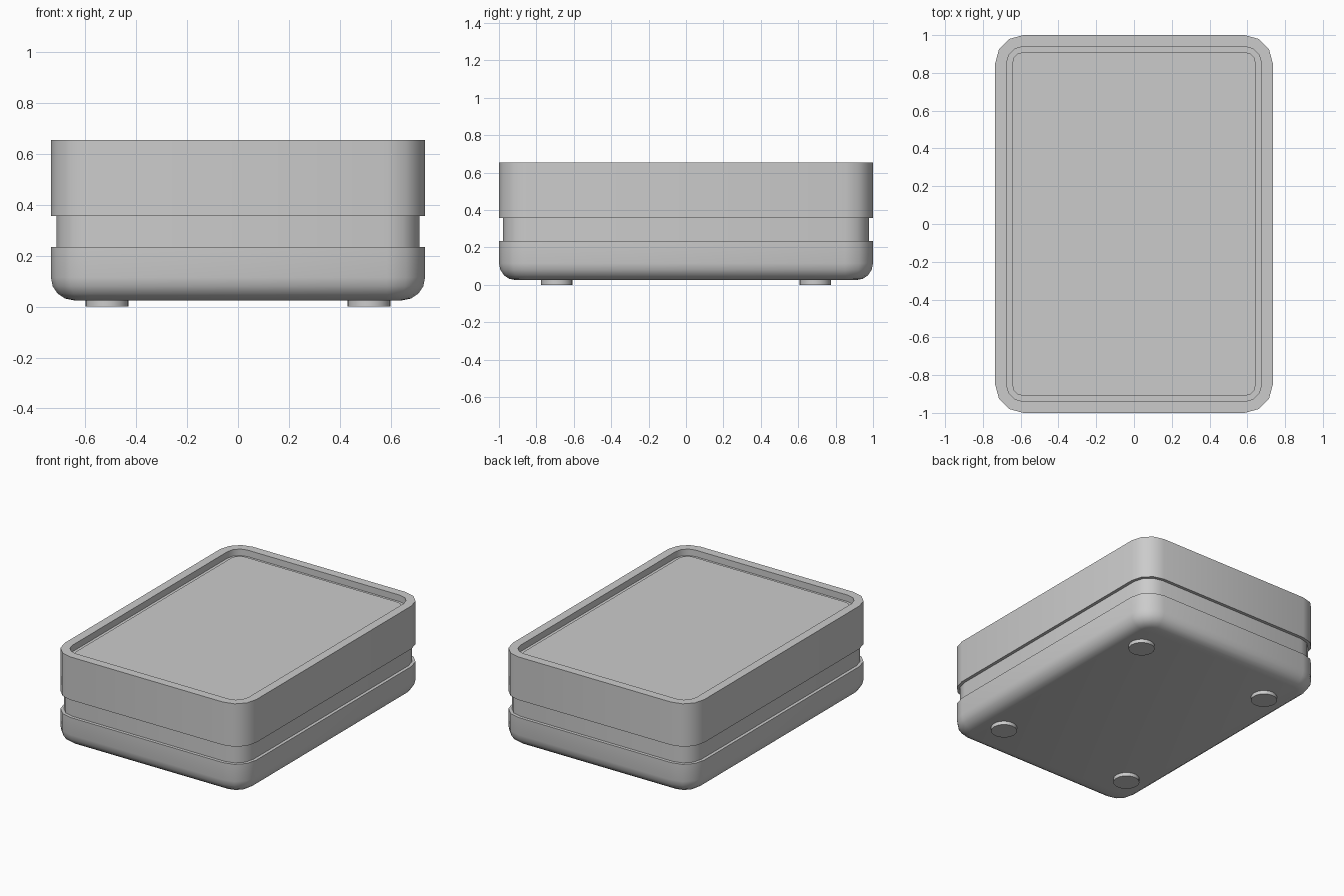
import bpy, bmesh, math

cube = bpy.data.objects.get("Cube")
if cube:
    bpy.data.objects.remove(cube, do_unlink=True)

HALF_X, HALF_Y, CORNER = 0.735, 1.0, 0.15
STEPS = 3  # facets per rounded corner

grey = bpy.data.materials.new("light grey")
grey.use_nodes = True
color = (0.6, 0.6, 0.6, 1)
grey.diffuse_color = color
grey.node_tree.nodes["Principled BSDF"].inputs["Base Color"].default_value = color


def rounded_ring(bm, inset, z):
    """Rounded rectangle, moved inward from the outer wall by inset."""
    radius = CORNER - inset
    verts = []
    for i, (sx, sy) in enumerate([(1, 1), (-1, 1), (-1, -1), (1, -1)]):
        for k in range(STEPS + 1):
            a = math.pi / 2 * (i + k / STEPS)
            verts.append(bm.verts.new((sx * (HALF_X - CORNER) + radius * math.cos(a),
                                       sy * (HALF_Y - CORNER) + radius * math.sin(a), z)))
    return verts


def finish(obj):
    bpy.ops.object.select_all(action='DESELECT')
    obj.select_set(True)
    bpy.context.view_layer.objects.active = obj
    bpy.ops.object.shade_smooth_by_angle(angle=math.radians(40))


def loft(name, profile):
    """Closed solid through (inset, z) rings, capped at both ends."""
    bm = bmesh.new()
    rings = [rounded_ring(bm, *p) for p in profile]
    n = len(rings[0])
    for low, high in zip(rings, rings[1:]):
        for i in range(n):
            j = (i + 1) % n
            bm.faces.new((low[i], low[j], high[j], high[i]))
    bm.faces.new(rings[0][::-1])
    bm.faces.new(rings[-1])
    bmesh.ops.recalc_face_normals(bm, faces=bm.faces)
    mesh = bpy.data.meshes.new(name)
    bm.to_mesh(mesh)
    bm.free()
    obj = bpy.data.objects.new(name, mesh)
    bpy.context.collection.objects.link(obj)
    mesh.materials.append(grey)
    finish(obj)


# Base tray with a rounded lower edge
EDGE, BOTTOM, BASE_TOP = 0.09, 0.025, 0.235
curve = []
for k in range(5):
    a = math.pi / 2 * k / 4
    curve.append((EDGE * (1 - math.sin(a)), BOTTOM + EDGE * (1 - math.cos(a))))
loft("base", curve + [(0, BASE_TOP)])

# Recessed band between base and upper body
loft("groove_band", [(0.022, 0.22), (0.022, 0.37)])

# Upper body with a raised rim around a sunken top
RIM, TOP, FLOOR = 0.06, 0.655, 0.61
loft("upper_body", [(0, 0.357), (0, TOP), (RIM, TOP), (RIM, FLOOR)])

# Top panel resting inside the rim
loft("top_panel", [(0.09, 0.6), (0.09, 0.62)])

# Four round feet
for sx, side in ((1, "left"), (-1, "right")):
    for sy, end in ((-1, "front"), (1, "back")):
        bpy.ops.mesh.primitive_cylinder_add(vertices=20, radius=0.084, depth=0.035,
                                            location=(sx * 0.515, sy * 0.69, 0.0175))
        foot = bpy.context.object
        foot.name = f"foot_{end}_{side}"
        foot.data.materials.append(grey)
        finish(foot)
